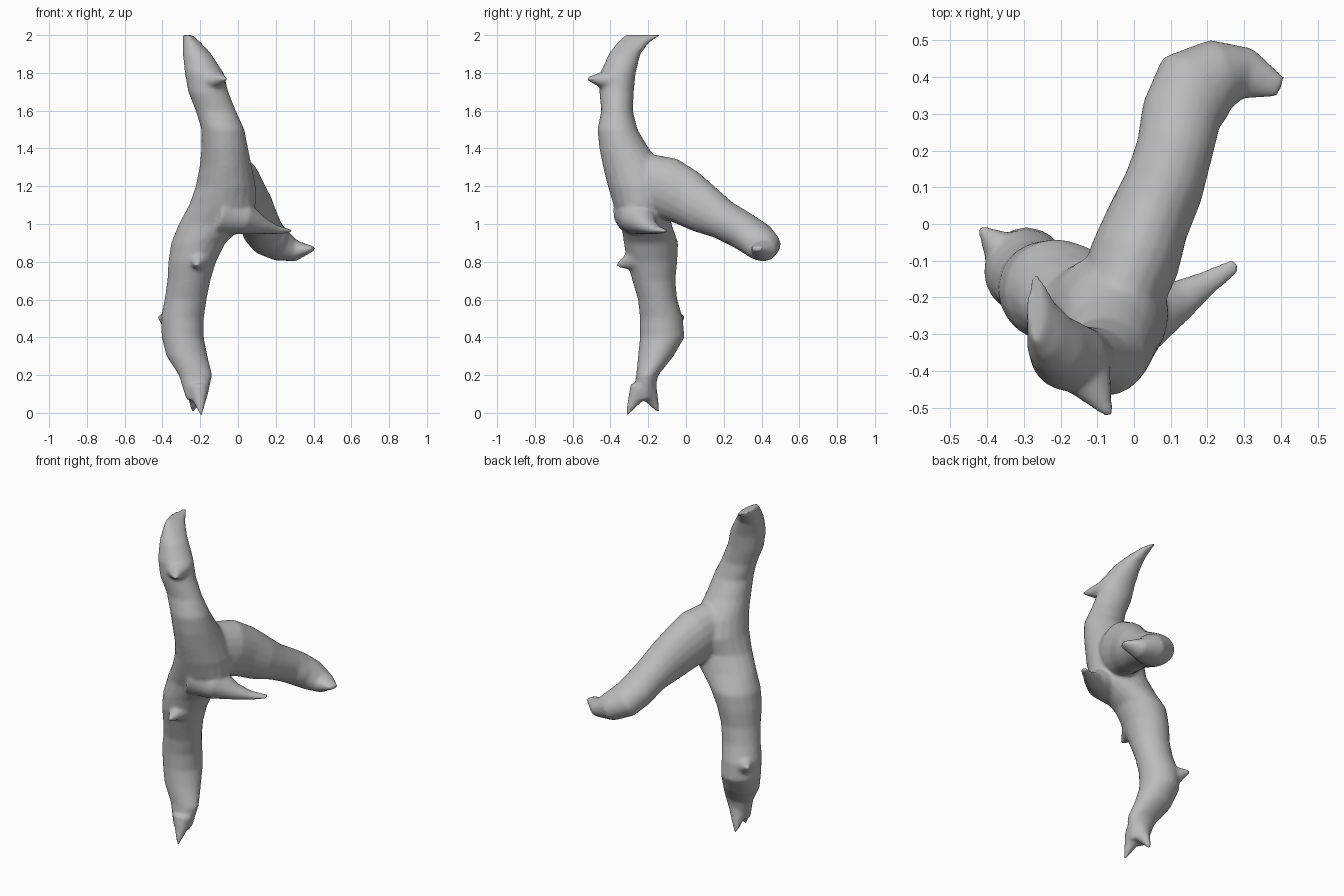
import bpy, bmesh, math
from mathutils import Vector

cube = bpy.data.objects.get("Cube")
if cube:
    bpy.data.objects.remove(cube, do_unlink=True)

SIDES = 20
bm = bmesh.new()


def loft(sections, level=False):
    """Skin elliptical rings; each section is x, y, z, half width, half depth."""
    centres = [Vector(s[:3]) for s in sections]
    rings = []
    for i, s in enumerate(sections):
        along = centres[min(i + 1, len(centres) - 1)] - centres[max(i - 1, 0)]
        if level:
            side, up = Vector((1, 0, 0)), Vector((0, 1, 0))
        else:
            ref = Vector((0, 0, 1))
            if abs(along.normalized().z) > 0.9:
                ref = Vector((0, 1, 0))
            side = along.cross(ref).normalized()
            up = side.cross(along).normalized()
        ring = []
        for k in range(SIDES):
            a = math.tau * k / SIDES
            ring.append(bm.verts.new(centres[i] + side * s[3] * math.cos(a) + up * s[4] * math.sin(a)))
        rings.append(ring)
    for a, b in zip(rings, rings[1:]):
        for k in range(SIDES):
            n = (k + 1) % SIDES
            bm.faces.new((a[k], a[n], b[n], b[k]))
    bm.faces.new(rings[0][::-1])
    bm.faces.new(rings[-1])


def spur(base, tip, radius, flat=1.0):
    """Short pointed twig stub with a flared base."""
    b, t = Vector(base), Vector(tip)
    loft([(*b.lerp(t, f), radius * r, radius * r * flat)
          for f, r in ((0, 1), (0.5, 0.55), (1, 0.12))])


# Main stem: z, then x range and y range of each level slice
stem = [
    (0.07, -.27, -.17, -.28, -.18), (0.2, -.31, -.14, -.26, -.15),
    (0.3, -.375, -.165, -.25, -.07), (0.4, -.40, -.185, -.24, -.012),
    (0.5, -.405, -.185, -.24, -.02), (0.6, -.385, -.17, -.25, -.05),
    (0.7, -.37, -.15, -.28, -.06), (0.8, -.365, -.12, -.31, -.05),
    (0.9, -.35, -.07, -.325, -.045), (1.0, -.31, .04, -.34, -.08),
    (1.1, -.255, .09, -.38, -.10), (1.2, -.22, .09, -.41, -.08),
    (1.3, -.20, .07, -.435, -.12), (1.4, -.19, .05, -.455, -.2),
    (1.5, -.19, .03, -.465, -.26), (1.6, -.22, -.015, -.445, -.285),
    (1.7, -.26, -.055, -.455, -.28), (1.8, -.278, -.08, -.45, -.27),
    (1.9, -.288, -.145, -.405, -.245), (1.96, -.288, -.2, -.36, -.2),
    (2.0, -.288, -.245, -.32, -.135),
]
loft([((a + b) / 2, (c + d) / 2, z, (b - a) / 2 + .004, (d - c) / 2 + .004)
      for z, a, b, c, d in stem], level=True)

# Side branch running back and hooking towards the left
loft([
    (-.05, -.24, 1.23, .11, .15), (0, -.1, 1.19, .125, .165),
    (.035, 0, 1.14, .115, .15), (.08, .1, 1.075, .11, .13),
    (.11, .2, 1.02, .105, .105), (.13, .3, .965, .11, .10),
    (.165, .37, .92, .12, .095), (.23, .405, .885, .10, .085),
    (.31, .41, .857, .07, .055), (.40, .372, .87, .03, .012),
])

# Flattened spur on the left of the stem
loft([
    (-.1, -.27, 1.07, .12, .13), (.03, -.25, 1.03, .10, .09),
    (.13, -.205, .99, .055, .045), (.2, -.16, .97, .035, .024),
    (.28, -.11, .962, .02, .01),
])

# Forked foot
spur((-.21, -.24, .13), (-.195, -.315, -.01), .06)
spur((-.22, -.21, .13), (-.24, -.145, .005), .06)

# Small broken twig stubs
spur((-.21, -.27, .81), (-.22, -.37, .78), .065)
spur((-.13, -.41, 1.76), (-.065, -.525, 1.77), .075, .8)
spur((-.34, -.09, .48), (-.42, -.01, .51), .075)
spur((.0, .08, 1.09), (-.04, .09, 1.10), .035)
spur((.0, -.16, 1.1), (.06, -.155, 1.14), .04)

bmesh.ops.recalc_face_normals(bm, faces=bm.faces[:])
mesh = bpy.data.meshes.new("branch")
bm.to_mesh(mesh)
bm.free()
branch = bpy.data.objects.new("branch", mesh)
bpy.context.scene.collection.objects.link(branch)

# Fuse the limbs into one skin and soften the joins
fuse = branch.modifiers.new("fuse", "REMESH")
fuse.mode = "VOXEL"
fuse.voxel_size = 0.01
fuse.use_smooth_shade = True
soften = branch.modifiers.new("soften", "SMOOTH")
soften.factor = 0.5
soften.iterations = 8

# Plain grey finish
grey = bpy.data.materials.new("grey")
grey.use_nodes = True
colour = (0.5, 0.5, 0.5, 1)
grey.diffuse_color = colour
bsdf = grey.node_tree.nodes["Principled BSDF"]
bsdf.inputs["Base Color"].default_value = colour
bsdf.inputs["Roughness"].default_value = 0.8
mesh.materials.append(grey)
